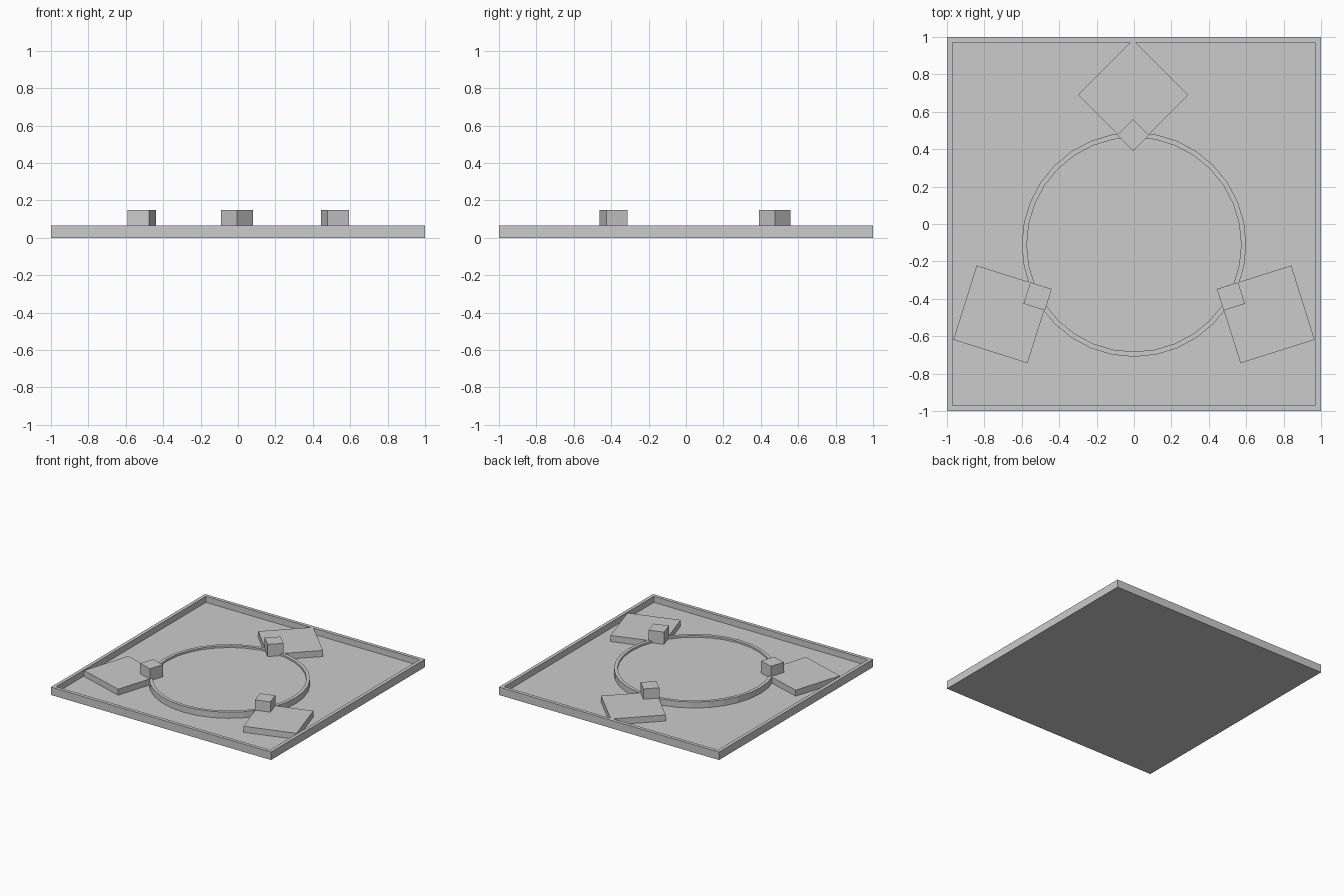
import bpy, bmesh
from math import cos, sin, pi, radians

if "Cube" in bpy.data.objects:
    bpy.data.objects.remove(bpy.data.objects["Cube"])

TOP = 0.065      # shared height of rim, pads and ring
FLOOR = 0.015    # tray floor
CX, CY = 0.0, -0.11


def make(name, bm):
    bmesh.ops.recalc_face_normals(bm, faces=bm.faces)
    mesh = bpy.data.meshes.new(name)
    bm.to_mesh(mesh)
    bm.free()
    obj = bpy.data.objects.new(name, mesh)
    bpy.context.collection.objects.link(obj)
    return obj


def box(name, x, y, side, z0, z1, angle):
    bm = bmesh.new()
    bmesh.ops.create_cube(bm, size=1)
    obj = make(name, bm)
    obj.scale = (side, side, z1 - z0)
    obj.location = (x, y, (z0 + z1) / 2)
    obj.rotation_euler.z = radians(angle)
    return obj


def lathe(name, profile, n):
    # Sweep an (r, z) outline around the circle centre
    bm = bmesh.new()
    rings = [[bm.verts.new((CX + r * cos(pi / 2 + 2 * pi * i / n),
                            CY + r * sin(pi / 2 + 2 * pi * i / n), z))
              for i in range(n)] for r, z in profile]
    for a, b in zip(rings, rings[1:]):
        for i in range(n):
            j = (i + 1) % n
            bm.faces.new((a[i], a[j], b[j], b[i]))
    bm.faces.new(rings[0])
    bm.faces.new(rings[-1])
    return make(name, bm)


# Square tray: inset the top face and sink it to leave a rim
bm = bmesh.new()
bmesh.ops.create_cube(bm, size=2)
for v in bm.verts:
    v.co.z = TOP if v.co.z > 0 else 0
top = max(bm.faces, key=lambda f: f.calc_center_median().z)
bmesh.ops.inset_region(bm, faces=[top], thickness=0.04)
inner = bmesh.ops.extrude_discrete_faces(bm, faces=[top])["faces"][0]
for v in inner.verts:
    v.co.z = FLOOR
make("tray", bm)

# Round platform with a raised lip
lathe("round_platform", [(0.6, FLOOR), (0.6, TOP), (0.573, TOP), (0.573, 0.05)], 32)

# Square pads and the small blocks standing at their inner corners
for label, px, py, bx, by, angle in (
        ("back", -0.005, 0.69, -0.005, 0.475, 45),
        ("right", 0.705, -0.483, 0.518, -0.387, 17.5),
        ("left", -0.705, -0.483, -0.515, -0.387, -17.5)):
    box(label + "_pad", px, py, 0.416, FLOOR, TOP, angle)
    box(label + "_block", bx, by, 0.12, 0.03, 0.15, angle)
